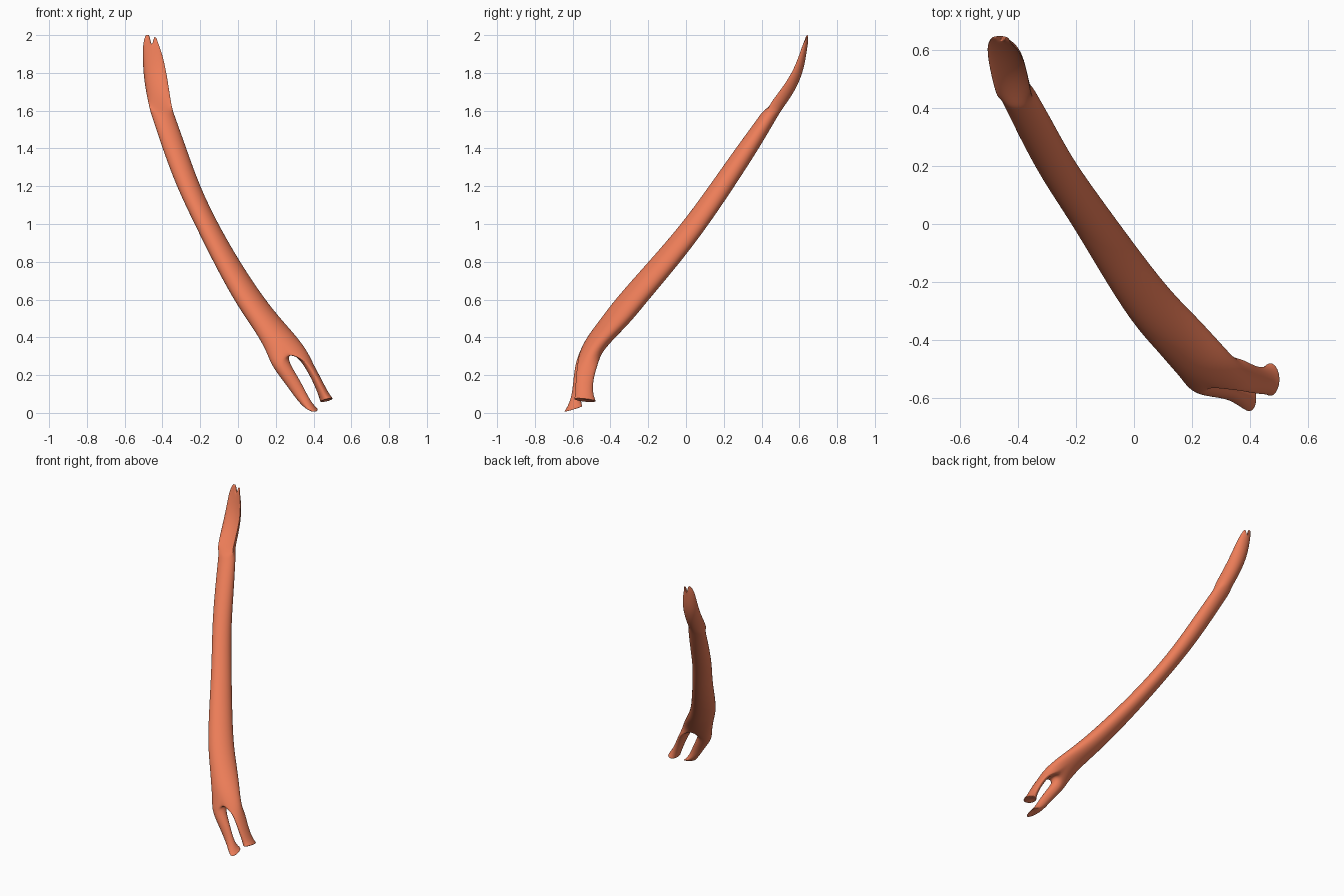
import bpy, bmesh
from math import sin, cos, pi, sqrt, radians

N = 24
bm = bmesh.new()


def bridge(a, b):
    n = len(a)
    for i in range(n):
        j = (i + 1) % n
        bm.faces.new((a[i], a[j], b[j], b[i]))


# Belly: z, x min, x max, y min, y max, skew, hollowing of the front face
BELLY = [
    (1.965, -0.502, -0.425, 0.622, 0.646, 0.0, 1.3),
    (1.90, -0.505, -0.40, 0.60, 0.638, 0.0, 1.4),
    (1.80, -0.502, -0.378, 0.56, 0.62, 0.0, 1.45),
    (1.70, -0.488, -0.363, 0.49, 0.575, 0.0, 1.4),
    (1.62, -0.47, -0.35, 0.425, 0.518, 0.0, 1.1),
    (1.59, -0.463, -0.341, 0.402, 0.498, 0.0, 0.1),
    (1.57, -0.456, -0.334, 0.388, 0.485, 0.0, 0.0),
    (1.40, -0.40, -0.273, 0.262, 0.387, 0.0, 0.0),
    (1.20, -0.327, -0.203, 0.122, 0.257, 0.0, 0.0),
    (1.00, -0.230, -0.106, -0.023, 0.123, 0.0, 0.0),
    (0.80, -0.132, 0.009, -0.198, -0.027, 0.0, 0.0),
    (0.60, -0.024, 0.142, -0.378, -0.197, 0.0, 0.0),
    (0.48, 0.056, 0.242, -0.465, -0.293, 0.0, 0.0),
    (0.40, 0.110, 0.315, -0.527, -0.375, 0.0, 0.0),
    (0.32, 0.152, 0.372, -0.566, -0.445, 0.0, 0.0),
]
rings = []
for z, x0, x1, y0, y1, s, d in BELLY:
    cx, a = (x0 + x1) / 2, (x1 - x0) / 2
    h = min(1, d / 1.2)               # hollow sections hang off the back half
    cy = (y0 + y1) / 2 - h * (y1 - y0) / 2
    b = (y1 - y0) / 2 * (1 + h)
    ring = []
    for k in range(N):
        t = 2 * pi * k / N
        y = b * (sin(t) * sqrt(1 - s * s) + s * cos(t))
        if sin(t) < 0:
            y *= 1 - d
        ring.append(bm.verts.new((cx + a * cos(t), cy + y, z)))
    rings.append(ring)
for a, b in zip(rings, rings[1:]):
    bridge(a, b)

# Upper tip with two lobes and a notch between them
tip = []
for k in range(N):
    t = 2 * pi * k / N
    c = cos(t)
    z = 1.993 + 0.012 * (1 - abs(c)) - 0.008 * c
    if abs(c - 0.1) < 0.17:
        z -= 0.06
    tip.append(bm.verts.new((-0.46 + 0.028 * c, 0.642 + 0.007 * sin(t), z)))
bridge(tip, rings[0])
for i in range(N // 2 - 1):
    bm.faces.new((tip[i], tip[i + 1], tip[N - 2 - i], tip[N - 1 - i]))

# Fork: the last belly ring is divided along a shared crotch line
last = rings[-1]
front, back = last[18].co, last[6].co
crotch = []
for i in range(1, 6):
    p = front.lerp(back, i / 6)
    p.x += 0.008
    p.z = 0.315
    crotch.append(bm.verts.new(p))
left_ring = last[6:19] + crotch
right_ring = last[18:] + last[:7] + crotch[::-1]


# Tendon sections: centre x, y, z, half width x, half depth y, tilt x, tilt y
def tendon(start, a0, sections):
    prev = start
    for cx, cy, cz, a, b, tx, ty in sections:
        ring = []
        for k in range(18):
            deg = a0 + 15 * k if k <= 12 else a0 + 180 + 30 * (k - 12)
            c, s = cos(radians(deg)), sin(radians(deg))
            ring.append(bm.verts.new((cx + a * c, cy + b * s, cz + tx * c + ty * s)))
        bridge(prev, ring)
        prev = ring
    mid = bm.verts.new((cx, cy, cz + 0.008))
    for i in range(18):
        bm.faces.new((prev[i], prev[(i + 1) % 18], mid))


tendon(left_ring, 90, [
    (0.222, -0.540, 0.265, 0.046, 0.045, 0.01, 0.0),
    (0.265, -0.558, 0.20, 0.042, 0.036, 0.01, 0.0),
    (0.308, -0.573, 0.135, 0.036, 0.027, 0.01, 0.0),
    (0.344, -0.583, 0.075, 0.028, 0.026, 0.012, 0.0),
    (0.380, -0.594, 0.030, 0.026, 0.042, 0.004, 0.014),
    (0.406, -0.599, 0.016, 0.022, 0.054, -0.003, 0.016),
])
tendon(right_ring, 270, [
    (0.360, -0.517, 0.275, 0.040, 0.056, -0.02, 0.0),
    (0.402, -0.533, 0.205, 0.029, 0.049, -0.005, 0.0),
    (0.434, -0.540, 0.14, 0.027, 0.046, 0.0, 0.0),
    (0.457, -0.538, 0.09, 0.029, 0.049, 0.006, 0.0),
    (0.468, -0.535, 0.070, 0.034, 0.058, 0.008, -0.006),
    (0.468, -0.535, 0.064, 0.033, 0.057, 0.008, -0.006),
])
bmesh.ops.recalc_face_normals(bm, faces=bm.faces)

mesh = bpy.data.meshes.new("forked_muscle")
bm.to_mesh(mesh)
bm.free()
muscle = bpy.data.objects.new("forked_muscle", mesh)
bpy.context.collection.objects.link(muscle)
sub = muscle.modifiers.new("smooth", 'SUBSURF')
sub.levels = sub.render_levels = 2
for p in mesh.polygons:
    p.use_smooth = True

mat = bpy.data.materials.new("muscle_orange")
mat.diffuse_color = (0.84, 0.205, 0.098, 1)
mesh.materials.append(mat)
